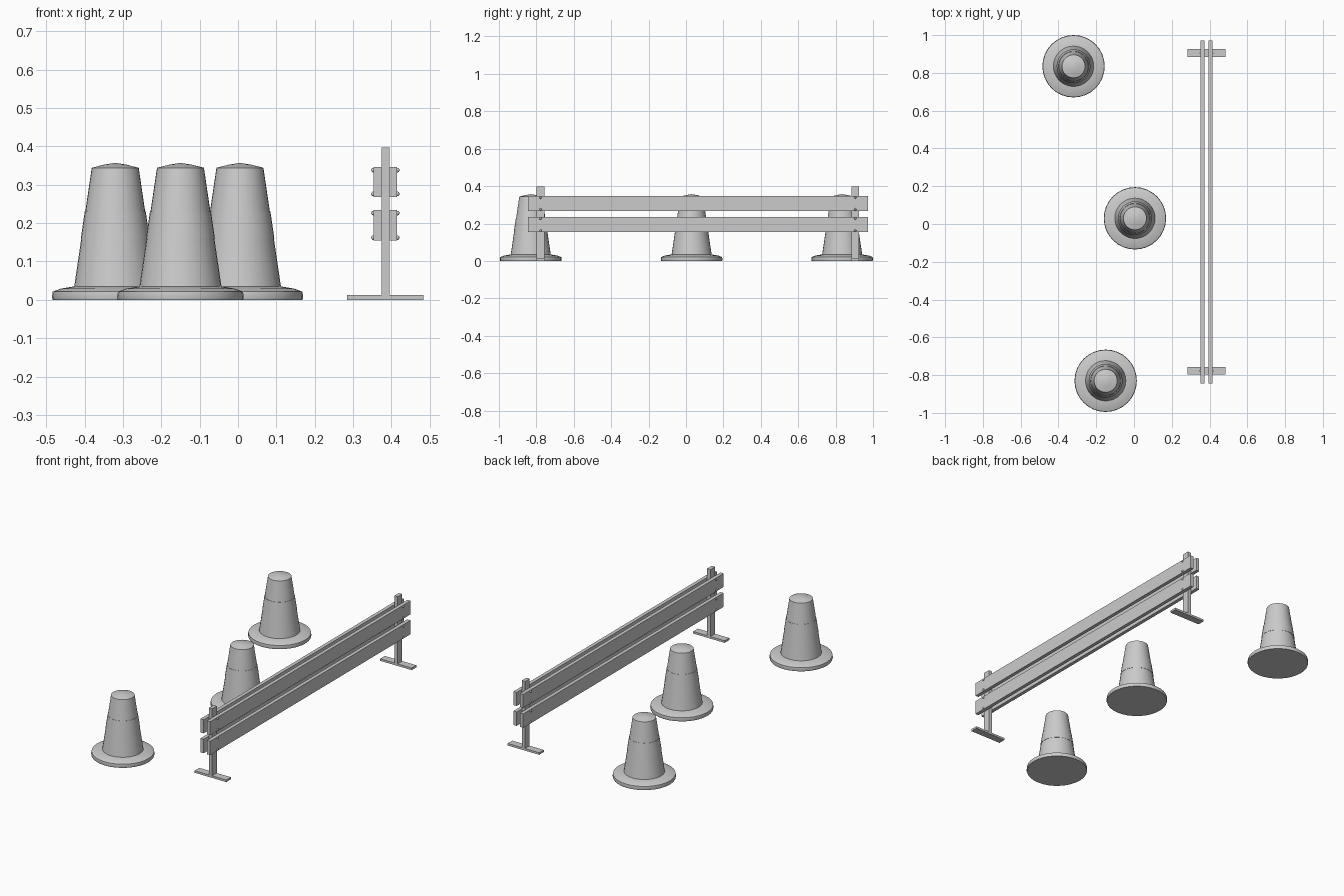
import bpy, bmesh, math
from mathutils import Matrix

if "Cube" in bpy.data.objects:
    bpy.data.objects.remove(bpy.data.objects["Cube"])


def finish(name, bm, smooth=False):
    bmesh.ops.recalc_face_normals(bm, faces=bm.faces)
    mesh = bpy.data.meshes.new(name)
    bm.to_mesh(mesh)
    bm.free()
    ob = bpy.data.objects.new(name, mesh)
    bpy.context.collection.objects.link(ob)
    if smooth:
        bpy.ops.object.select_all(action='DESELECT')
        ob.select_set(True)
        bpy.context.view_layer.objects.active = ob
        bpy.ops.object.shade_smooth_by_angle(angle=math.radians(35))
    return ob


def box(name, x, y, z):
    bm = bmesh.new()
    bmesh.ops.create_cube(bm, size=1)
    for v in bm.verts:
        for i, (lo, hi) in enumerate((x, y, z)):
            v.co[i] = hi if v.co[i] > 0 else lo
    return finish(name, bm)


def lathe(name, profile, cx, cy, sides=32):
    bm = bmesh.new()
    vs = [bm.verts.new((r, 0, z)) for r, z in profile]
    edges = [bm.edges.new(p) for p in zip(vs, vs[1:])]
    bmesh.ops.spin(bm, geom=vs + edges, cent=(0, 0, 0), axis=(0, 0, 1),
                   angle=math.tau, steps=sides, use_duplicate=False)
    bmesh.ops.remove_doubles(bm, verts=bm.verts, dist=1e-5)
    ob = finish(name, bm, True)
    ob.location = (cx, cy, 0)
    return ob


# Traffic cones: base, tapered body, raised reflective band, low pointed cap
base = [(0, 0), (0.163, 0), (0.165, 0.006), (0.163, 0.021), (0.142, 0.029),
        (0.112, 0.034), (0.1, 0.035), (0, 0.035)]
body = [(0, 0.03), (0.107, 0.034), (0.0612, 0.344), (0.03, 0.352), (0, 0.357)]
band = [(0.086, 0.16), (0.0897, 0.16), (0.0795, 0.23), (0.076, 0.23)]
for cx, cy in ((-0.32, 0.835), (0.005, 0.03), (-0.15, -0.83)):
    lathe("cone_base", base, cx, cy)
    lathe("cone_body", body, cx, cy)
    lathe("cone_band", band, cx, cy)

# Barrier: two posts on flat feet
CX = 0.384
plank_z = ((0.154, 0.234), (0.268, 0.346))
for y in (-0.777, 0.905):
    box("barrier_foot", (CX - 0.1, CX + 0.1), (y - 0.021, y + 0.021), (0, 0.012))
    box("barrier_post", (CX - 0.0105, CX + 0.0105), (y - 0.021, y + 0.021), (0.012, 0.397))

# Planks on both sides of the posts, with round bolt heads
for s in (-1, 1):
    for lo, hi in plank_z:
        box("barrier_plank", sorted((CX + s * 0.0105, CX + s * 0.031)), (-0.845, 0.972), (lo, hi))
        for y in (-0.777, 0.905):
            for z in (lo + 0.008, hi - 0.008):
                bm = bmesh.new()
                bmesh.ops.create_uvsphere(
                    bm, u_segments=12, v_segments=8, radius=0.006,
                    matrix=Matrix.Translation((CX + s * 0.031, y, z)))
                finish("bolt_head", bm, True)
